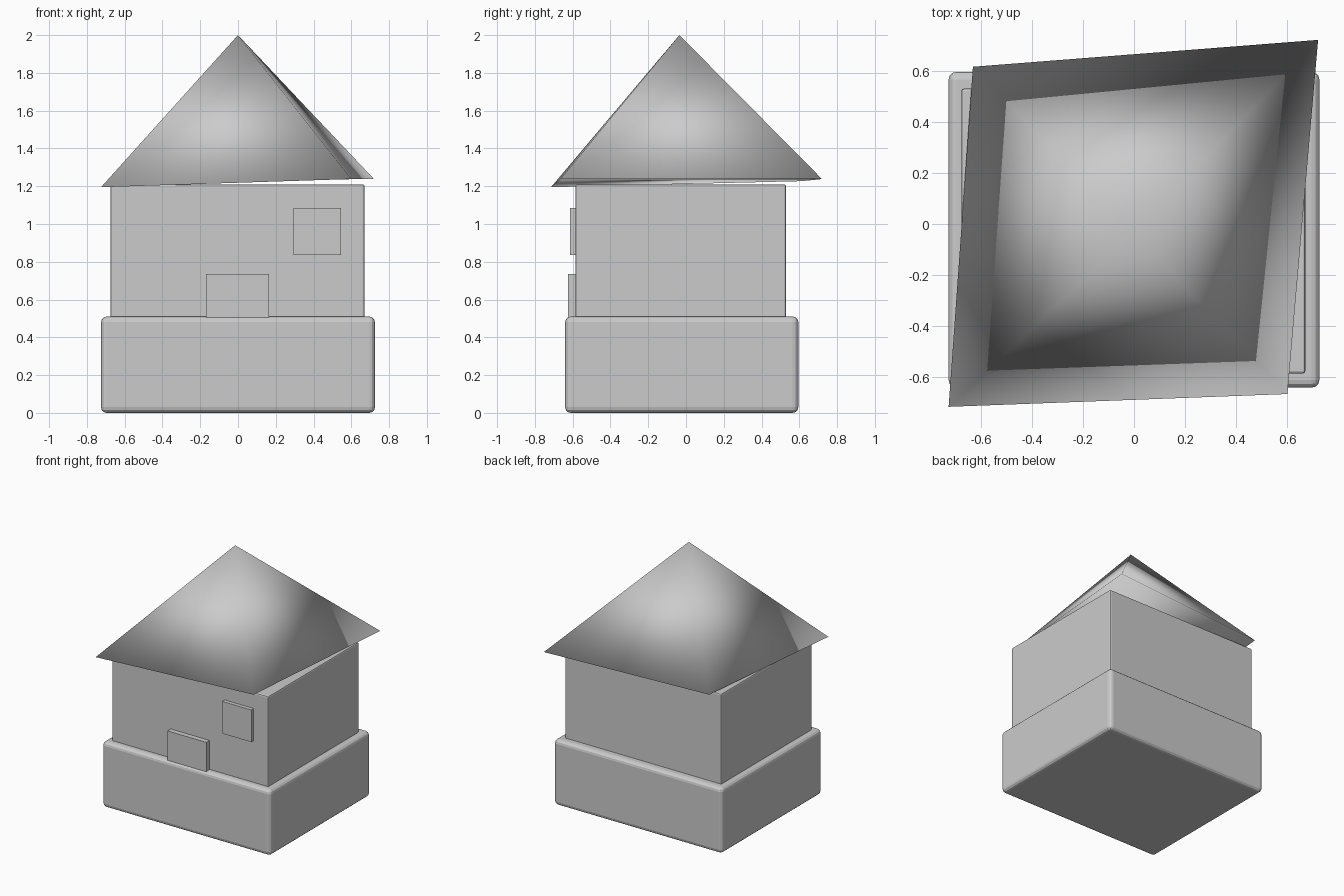
import bpy, bmesh
from mathutils import Vector

if "Cube" in bpy.data.objects:
    bpy.data.objects.remove(bpy.data.objects["Cube"])


def box(name, lo, hi, bevel=0.0, segments=3):
    lo, hi = Vector(lo), Vector(hi)
    bpy.ops.mesh.primitive_cube_add(size=1, location=(lo + hi) / 2)
    ob = bpy.context.object
    ob.name = name
    ob.scale = hi - lo
    bpy.ops.object.transform_apply(location=False, rotation=False, scale=True)
    if bevel:
        mod = ob.modifiers.new("rounded_edges", 'BEVEL')
        mod.width = bevel
        mod.segments = segments
    return ob


# Rounded plinth and the walls standing on it
box("foundation", (-0.725, -0.64, 0.0), (0.725, 0.595, 0.51), 0.03)
box("walls", (-0.675, -0.585, 0.50), (0.67, 0.53, 1.21), 0.01, 2)

# Door and window panels set into the front wall
box("door", (-0.17, -0.625, 0.50), (0.165, -0.55, 0.735))
box("window", (0.295, -0.615, 0.835), (0.545, -0.55, 1.085))

# Lopsided four-sided roof, closed underneath and fully smooth shaded
bm = bmesh.new()
apex = bm.verts.new((0.0, -0.035, 2.0))
eaves = [bm.verts.new(p) for p in ((-0.725, -0.715, 1.195), (0.60, -0.665, 1.238),
                                   (0.72, 0.72, 1.238), (-0.63, 0.615, 1.227))]
for i in range(4):
    bm.faces.new((eaves[i], eaves[(i + 1) % 4], apex))
bm.faces.new(eaves[::-1])
for f in bm.faces:
    f.smooth = True
mesh = bpy.data.meshes.new("roof")
bm.to_mesh(mesh)
bm.free()
roof = bpy.data.objects.new("roof", mesh)
bpy.context.collection.objects.link(roof)
